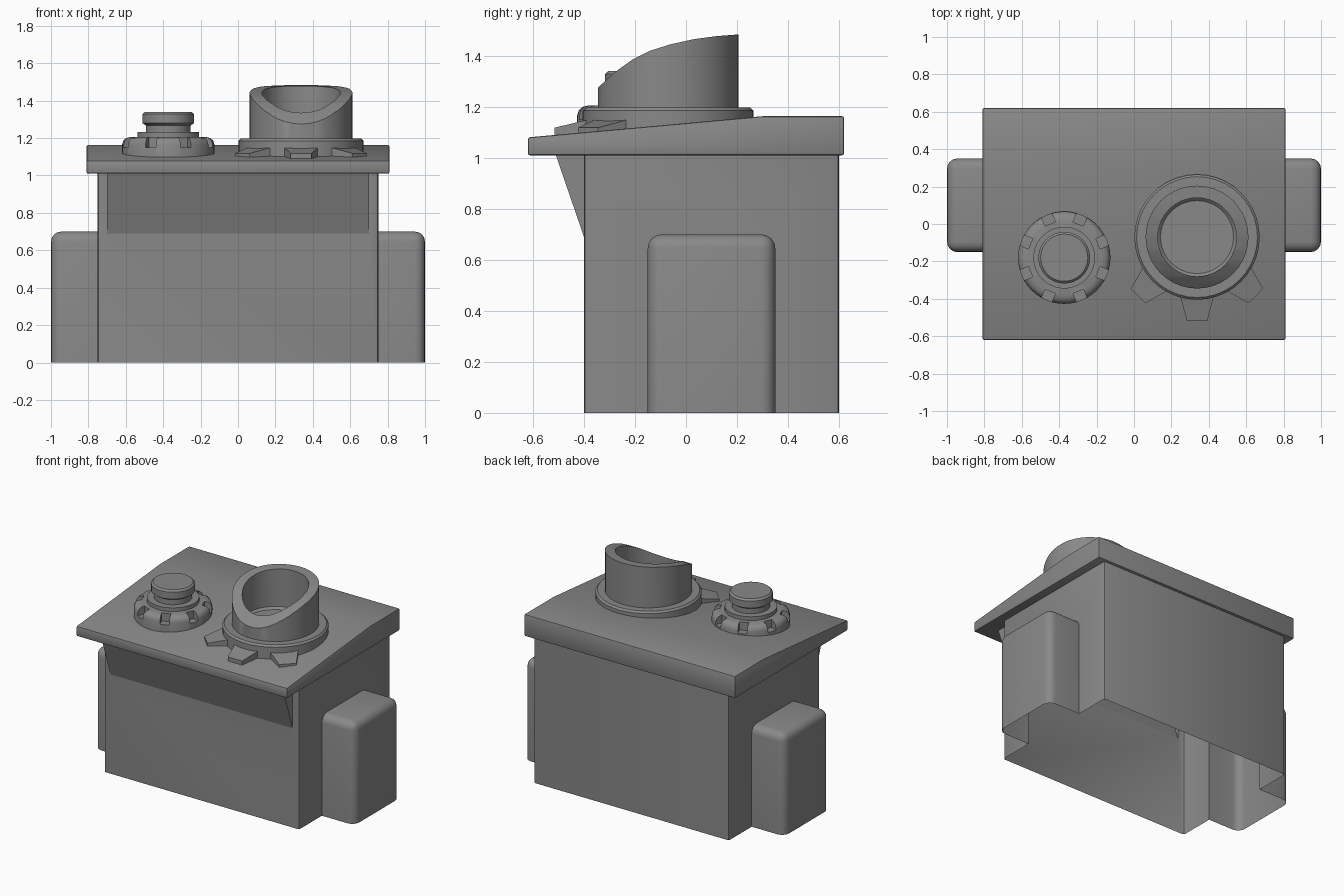
import bpy, bmesh
from math import pi, radians, sin, cos
from mathutils import Matrix, Vector

cube = bpy.data.objects.get("Cube")
if cube:
    bpy.data.objects.remove(cube, do_unlink=True)

grey = bpy.data.materials.new("plain grey")
grey.use_nodes = True
COLOUR = (0.25, 0.25, 0.25, 1)
grey.diffuse_color = COLOUR
grey.node_tree.nodes["Principled BSDF"].inputs["Base Color"].default_value = COLOUR


def finish(name, bm):
    """Turn a bmesh into a grey object."""
    bmesh.ops.recalc_face_normals(bm, faces=bm.faces)
    mesh = bpy.data.meshes.new(name)
    bm.to_mesh(mesh)
    bm.free()
    mesh.materials.append(grey)
    ob = bpy.data.objects.new(name, mesh)
    bpy.context.collection.objects.link(ob)
    return ob


def smooth(ob, angle=35):
    bpy.ops.object.select_all(action='DESELECT')
    bpy.context.view_layer.objects.active = ob
    ob.select_set(True)
    bpy.ops.object.shade_smooth_by_angle(angle=radians(angle))


def box(lo, hi, bevel=0, segments=1, pick=None):
    """Box between two corners, with the picked edges bevelled."""
    bm = bmesh.new()
    lo, hi = Vector(lo), Vector(hi)
    bmesh.ops.create_cube(bm, size=1, matrix=Matrix.Translation((lo + hi) / 2)
                          @ Matrix.Diagonal((*(hi - lo), 1)))
    if bevel:
        edges = [e for e in bm.edges if pick(*[v.co for v in e.verts])]
        bmesh.ops.bevel(bm, geom=edges, offset=bevel, segments=segments,
                        profile=0.5, affect='EDGES')
    return bm


def prism(points, depth):
    """Extrude a closed outline along a vector."""
    bm = bmesh.new()
    face = bm.faces.new([bm.verts.new(p) for p in points])
    ext = bmesh.ops.extrude_face_region(bm, geom=[face])
    verts = [g for g in ext["geom"] if isinstance(g, bmesh.types.BMVert)]
    bmesh.ops.translate(bm, verts=verts, vec=depth)
    return bm


def lathe(profile, centre, steps):
    """Spin an (r, z) profile that starts and ends on the axis."""
    bm = bmesh.new()
    verts = [bm.verts.new((r, 0, z)) for r, z in profile]
    edges = [bm.edges.new(pair) for pair in zip(verts, verts[1:])]
    bmesh.ops.spin(bm, geom=verts + edges, cent=(0, 0, 0), axis=(0, 0, 1),
                   angle=2 * pi, steps=steps, use_duplicate=False)
    bmesh.ops.remove_doubles(bm, verts=bm.verts, dist=0.0005)
    bmesh.ops.translate(bm, verts=bm.verts, vec=(*centre, 0))
    return bm


def combine(ob, other, operation):
    """Apply a boolean and drop the tool object."""
    mod = ob.modifiers.new("combine", 'BOOLEAN')
    mod.operation, mod.object, mod.solver = operation, other, 'EXACT'
    bpy.context.view_layer.objects.active = ob
    bpy.ops.object.modifier_apply(modifier=mod.name)
    bpy.data.objects.remove(other, do_unlink=True)


# Cabinet shell: body, side pods and front wedge joined, open below
body = finish("cabinet_body", box((-0.75, -0.4, 0), (0.75, 0.6, 1.01), 0.015, 2,
                                  lambda a, b: abs(a.z - b.z) > 0.5))
for side in (-1, 1):
    x0, x1 = sorted((side * 0.6, side))
    pod = box((x0, -0.15, 0), (x1, 0.35, 0.7), 0.055, 4,
              lambda a, b: a.z + b.z > 0.1 and abs(a.x + b.x) > 1.3)
    combine(body, finish("side_pod", pod), 'UNION')
wedge = prism([(-0.7, -0.51, 1.01), (-0.7, -0.4, 0.69), (-0.7, -0.3, 0.69),
               (-0.7, -0.3, 1.01)], (1.4, 0, 0))
combine(body, finish("front_wedge", wedge), 'UNION')
bm = bmesh.new()
bm.from_mesh(body.data)
ends = [f for f in bm.faces if abs(f.normal.z) > 0.9
        and (f.calc_center_median().z < 0.01 or f.calc_center_median().z > 1)]
bmesh.ops.delete(bm, geom=ends, context='FACES')
bm.to_mesh(body.data)
bm.free()
smooth(body)

# Sloping lid
lid_bm = prism([(-0.81, -0.62, 1.01), (-0.81, 0.62, 1.01), (-0.81, 0.62, 1.163),
                (-0.81, 0.3, 1.163), (-0.81, -0.62, 1.08)], (1.62, 0, 0))
sharp = [e for e in lid_bm.edges if not all(abs(v.co.y - 0.3) < 0.01 for v in e.verts)]
bmesh.ops.bevel(lid_bm, geom=sharp, offset=0.008, segments=2, profile=0.5, affect='EDGES')
smooth(finish("lid", lid_bm))

# Chute: flange, hollow tube trimmed by a curved cutter, and three teeth
CHUTE = (0.337, -0.07)
smooth(finish("chute_flange", lathe([(0, 1.04), (0.335, 1.04), (0.335, 1.185), (0.323, 1.197),
                                     (0, 1.197)], CHUTE, 40)))
tube = finish("chute_tube", lathe([(0, 1.1), (0.275, 1.1), (0.275, 1.6), (0.21, 1.6),
                                   (0.21, 1.215), (0.195, 1.2), (0, 1.2)], CHUTE, 40))
curve = [(-0.5, 1.12), (-0.345, 1.275), (-0.28, 1.335), (-0.21, 1.385), (-0.14, 1.42),
         (-0.06, 1.445), (0.03, 1.465), (0.12, 1.477), (0.21, 1.484), (0.4, 1.49)]
outline = [(-0.1, y, z) for y, z in curve + [(0.4, 1.8), (-0.5, 1.8)]]
combine(tube, finish("tube_cutter", prism(outline, (1, 0, 0))), 'DIFFERENCE')
bevel = tube.modifiers.new("rim", 'BEVEL')
bevel.width, bevel.segments, bevel.angle_limit = 0.008, 2, radians(50)
smooth(tube)
for turn in (-45, 0, 45):
    tooth = prism([(0.1, -0.28, 1.04), (0.055, -0.445, 1.04), (-0.055, -0.445, 1.04),
                   (-0.1, -0.28, 1.04)], (0, 0, 0.1))
    for v in tooth.verts:
        if v.co.z > 1.1:
            v.co.z = 1.158 if v.co.y > -0.4 else 1.118
    bmesh.ops.rotate(tooth, verts=tooth.verts, matrix=Matrix.Rotation(radians(turn), 3, 'Z'))
    bmesh.ops.translate(tooth, verts=tooth.verts, vec=(*CHUTE, 0))
    finish("chute_tooth", tooth)

# Button: notched rounded base, collar, neck and cap
BUTTON = (-0.373, -0.18)
base = finish("button_base", lathe([(0, 1.05), (0.247, 1.05), (0.247, 1.165), (0.24, 1.187),
                                    (0.225, 1.2), (0.2, 1.206), (0, 1.206)], BUTTON, 48))
for i in range(8):
    notch = box((0.195, -0.03, 1.15), (0.3, 0.03, 1.3))
    bmesh.ops.rotate(notch, verts=notch.verts, matrix=Matrix.Rotation((i + 0.5) * pi / 4, 3, 'Z'))
    bmesh.ops.translate(notch, verts=notch.verts, vec=(*BUTTON, 0))
    combine(base, finish("notch_cutter", notch), 'DIFFERENCE')
smooth(base)
smooth(finish("button_cap", lathe([(0, 1.18), (0.165, 1.18), (0.165, 1.232), (0.12, 1.232),
                                   (0.12, 1.268), (0.138, 1.28), (0.138, 1.328), (0.126, 1.34),
                                   (0, 1.34)], BUTTON, 40)))
